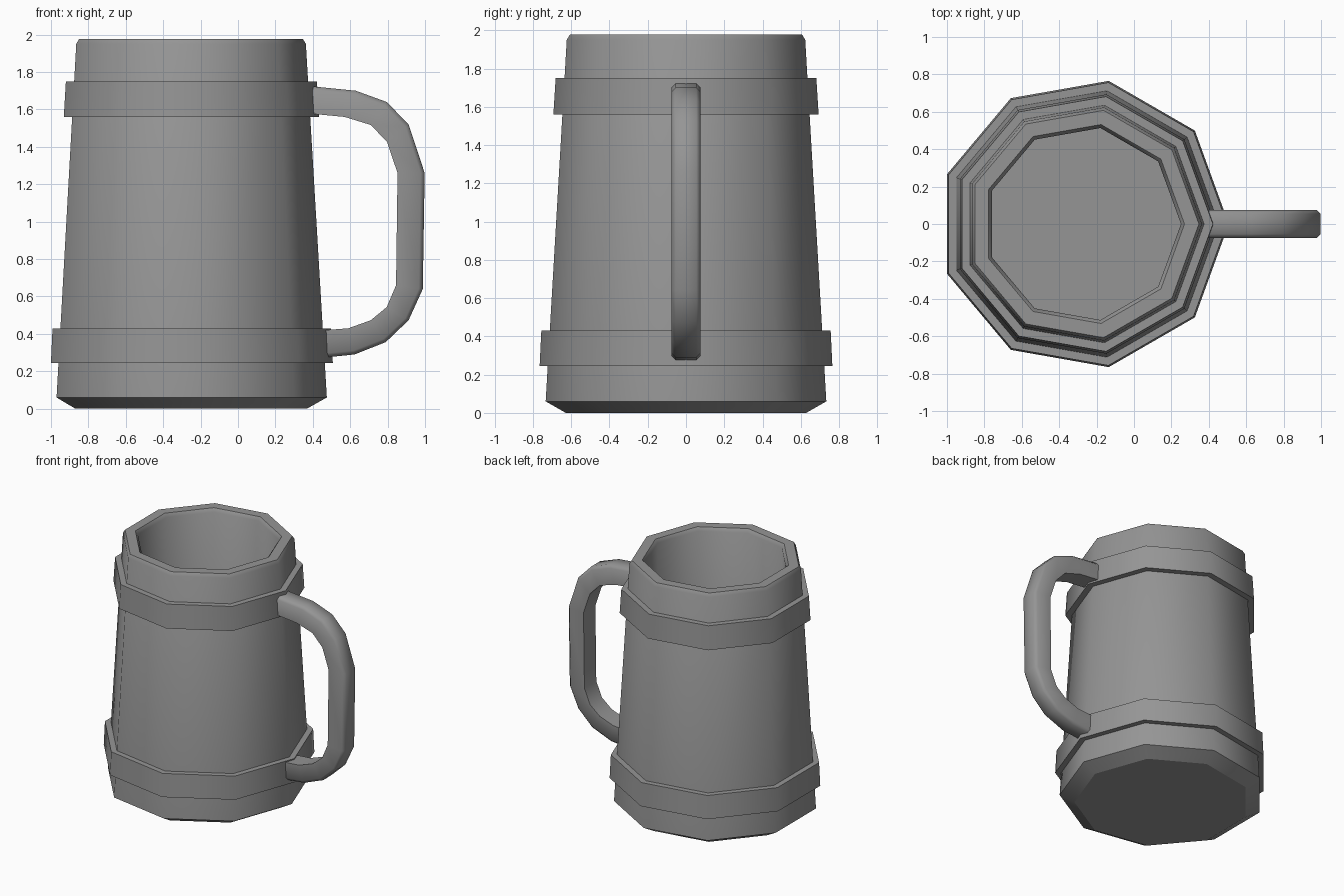
import bpy
import bmesh
import math

SIDES = 9
CENTRE_X = -0.27

if "Cube" in bpy.data.objects:
    bpy.data.objects.remove(bpy.data.objects["Cube"])

grey = bpy.data.materials.new("plain grey")
grey.use_nodes = True
colour = (0.3, 0.3, 0.3, 1)
grey.diffuse_color = colour
grey.node_tree.nodes["Principled BSDF"].inputs["Base Color"].default_value = colour


def loft(name, rings, caps=True):
    """Skin a list of vertex rings; cap the ends or join the last ring to the first."""
    bm = bmesh.new()
    loops = [[bm.verts.new(p) for p in ring] for ring in rings]
    n = len(rings[0])
    pairs = list(zip(loops, loops[1:]))
    if not caps:
        pairs.append((loops[-1], loops[0]))
    for a, b in pairs:
        for i in range(n):
            j = (i + 1) % n
            bm.faces.new((a[i], a[j], b[j], b[i]))
    cap_faces = []
    if caps:
        cap_faces = [bm.faces.new(loops[0][::-1]), bm.faces.new(loops[-1])]
    bmesh.ops.recalc_face_normals(bm, faces=bm.faces)
    bm.faces.index_update()
    flat = [f.index for f in cap_faces]
    mesh = bpy.data.meshes.new(name)
    bm.to_mesh(mesh)
    bm.free()
    mesh.materials.append(grey)
    obj = bpy.data.objects.new(name, mesh)
    bpy.context.collection.objects.link(obj)
    bpy.ops.object.select_all(action='DESELECT')
    obj.select_set(True)
    bpy.context.view_layer.objects.active = obj
    bpy.ops.object.shade_smooth_by_angle(angle=math.radians(50))
    for i in flat:
        mesh.polygons[i].use_smooth = False
    return obj


def lathe(name, profile, caps=True):
    """Turn a (radius, height) profile into a nine-sided shape."""
    angles = [math.tau * i / SIDES for i in range(SIDES)]
    rings = [[(CENTRE_X + r * math.cos(a), r * math.sin(a), z) for a in angles]
             for r, z in profile]
    return loft(name, rings, caps)


# Hollow tapered body: underside, outer wall, rim, inner wall and floor
lathe("mug_body", [(0.638, 0), (0.745, 0.06), (0.633, 1.95), (0.617, 1.977),
                   (0.54, 1.977), (0.521, 1.95), (0.521, 0.15)])

# Raised bands
for name, low, high, r_low, r_high in (("lower_band", 0.245, 0.43, 0.777, 0.768),
                                       ("upper_band", 1.56, 1.75, 0.704, 0.692)):
    lathe(name, [(r_low, low), (r_high, high),
                 (r_high - 0.07, high), (r_low - 0.07, low)], caps=False)

# Handle: outer and inner edge points, with the outer corners chamfered
outer = [(0.33, 1.73), (0.63, 1.70), (0.795, 1.64), (0.912, 1.52), (0.998, 1.26),
         (0.988, 0.64), (0.912, 0.473), (0.79, 0.356), (0.623, 0.29), (0.40, 0.267)]
inner = [(0.33, 1.583), (0.57, 1.56), (0.71, 1.517), (0.797, 1.426), (0.853, 1.26),
         (0.845, 0.66), (0.795, 0.543), (0.71, 0.473), (0.59, 0.43), (0.40, 0.415)]
section = [(0, -0.075), (0.85, -0.075), (1, -0.054),
           (1, 0.054), (0.85, 0.075), (0, 0.075)]
rings = [[(ix + (ox - ix) * t, y, iz + (oz - iz) * t) for t, y in section]
         for (ox, oz), (ix, iz) in zip(outer, inner)]
loft("handle", rings)
